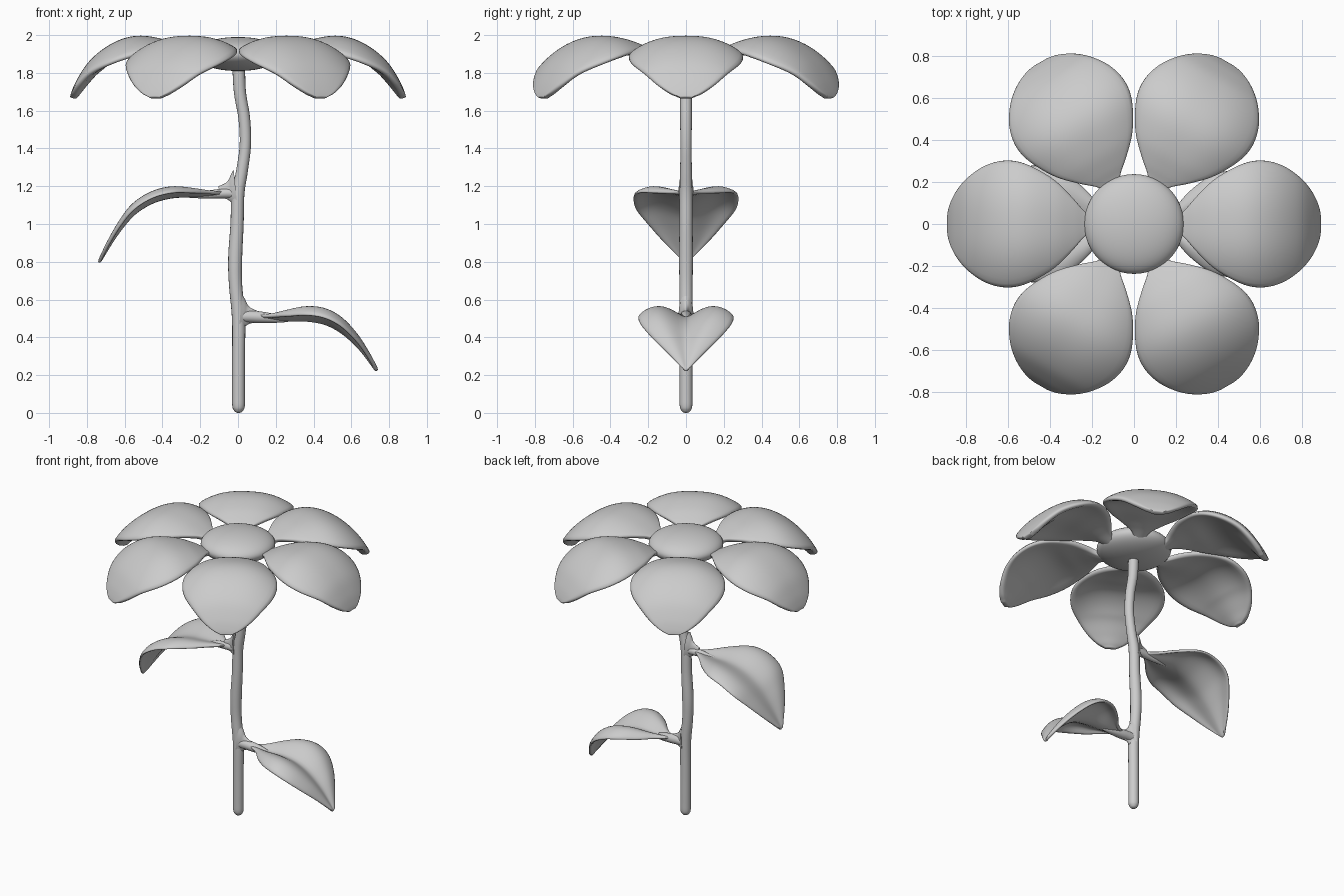
import bpy, math
from mathutils import Vector

if "Cube" in bpy.data.objects:
    bpy.data.objects.remove(bpy.data.objects["Cube"])


def smooth_path(pts, n=5):
    """Catmull-Rom resampling of a list of equal-length tuples."""
    P = [Vector(p) for p in pts]
    P = [2 * P[0] - P[1]] + P + [2 * P[-1] - P[-2]]
    out = []
    for a, b, c, d in zip(P, P[1:], P[2:], P[3:]):
        for k in range(n):
            t = k / n
            out.append(0.5 * (2 * b + (c - a) * t + (2 * a - 5 * b + 4 * c - d) * t * t
                              + (3 * b - a - 3 * c + d) * t ** 3))
    return out + [P[-2]]


def tube(name, pts, y_scale=1.0):
    """Round tube along (x, z, radius) points."""
    cu = bpy.data.curves.new(name, 'CURVE')
    cu.dimensions = '3D'
    cu.bevel_depth = 1.0
    cu.bevel_resolution = 6
    cu.use_fill_caps = True
    path = smooth_path(pts)
    sp = cu.splines.new('POLY')
    sp.points.add(len(path) - 1)
    for p, (x, z, r) in zip(sp.points, path):
        p.co = (x, 0, z, 1)
        p.radius = max(r, 0.004)
    sp.use_smooth = True
    ob = bpy.data.objects.new(name, cu)
    ob.scale.y = y_scale
    bpy.context.collection.objects.link(ob)
    return ob


def blade(name, pts, section, thickness, thin_edge=1.0, cols=12):
    """Sheet along (x, z, half width) points; section(t, w) gives the height offset."""
    rows = smooth_path(pts, 4)
    verts, faces, weights = [], [], []
    for x, z, w in rows:
        w = max(w, 0.008)
        for j in range(cols + 1):
            t = 2 * j / cols - 1
            verts.append((x, w * t, z + section(t, w)))
            weights.append(thin_edge + (1 - thin_edge) * (1 - t * t) * min(1, w / .25))
    for i in range(len(rows) - 1):
        for j in range(cols):
            a = i * (cols + 1) + j
            f = (a, a + cols + 1, a + cols + 2, a + 1)
            faces.append(f if pts[-1][0] > 0 else f[::-1])
    me = bpy.data.meshes.new(name)
    me.from_pydata(verts, [], faces)
    me.polygons.foreach_set("use_smooth", [True] * len(faces))
    ob = bpy.data.objects.new(name, me)
    bpy.context.collection.objects.link(ob)
    group = ob.vertex_groups.new(name="thickness")
    for i, wt in enumerate(weights):
        group.add([i], wt, 'REPLACE')
    so = ob.modifiers.new("thickness", 'SOLIDIFY')
    so.thickness = thickness
    so.offset = -1
    so.vertex_group = group.name
    sub = ob.modifiers.new("smooth", 'SUBSURF')
    sub.levels = sub.render_levels = 1
    return ob


# Wavy stem with rounded foot
tube("stem", [(.003, 0, .004), (.003, .003, .014), (.003, .012, .024), (.003, .035, .033),
              (.003, .1, .034), (.003, .3, .034), (.003, .5, .035),
              (-.013, .68, .035), (-.015, .82, .037), (-.005, 1.0, .035), (0, 1.16, .034),
              (.021, 1.28, .031), (.039, 1.42, .03), (.033, 1.56, .031), (.01, 1.7, .032),
              (.003, 1.86, .034)])

# Leaf stalks, each with a flat flare blending it into the stem
tube("lower_leaf_stalk", [(.0, .51, .032), (.06, .51, .032), (.11, .507, .031),
                          (.17, .502, .026), (.23, .494, .016), (.27, .488, .005)])
tube("upper_leaf_stalk", [(.0, 1.163, .028), (-.06, 1.163, .027), (-.11, 1.16, .024),
                          (-.17, 1.155, .02), (-.23, 1.15, .013), (-.27, 1.145, .005)])
for name, x0, z, side in (("lower_stalk_flare", 0, .52, 1), ("upper_stalk_flare", 0, 1.18, -1)):
    tube(name, [(x0 + side * d, z - d * .1, r) for d, r in
                ((.012, .11), (.03, .083), (.045, .058), (.065, .042), (.1, .03))], .36)

# Leaves: two domed lobes with a crease along the midrib
blade("lower_leaf", [(.1, .515, .02), (.18, .508, .07), (.26, .503, .16), (.36, .502, .235),
                     (.46, .485, .26), (.55, .442, .24), (.63, .375, .175), (.69, .305, .095),
                     (.745, .226, .01)],
      lambda t, w: .28 * w * math.sin(abs(t) ** 1.15 * 2.8), .028, .7)
blade("upper_leaf", [(-.08, 1.17, .02), (-.15, 1.165, .08), (-.24, 1.162, .18), (-.35, 1.157, .265),
                     (-.46, 1.127, .283), (-.56, 1.065, .268), (-.63, .985, .2),
                     (-.69, .895, .115), (-.745, .798, .01)],
      lambda t, w: .17 * w * math.sin(abs(t) ** 1.4 * 2.8), .025, .7)

# Six domed, padded petals around the centre
for k in range(6):
    petal = blade(f"petal_{k + 1}",
                  [(.17, 1.885, .03), (.23, 1.91, .06), (.29, 1.94, .13), (.38, 1.975, .22),
                   (.5, 1.997, .29), (.6, 1.985, .312), (.7, 1.937, .292), (.79, 1.86, .232),
                   (.85, 1.77, .16), (.88, 1.705, .09), (.89, 1.67, .03)],
                  lambda t, w: -1.0 * w * w * abs(t) ** 2.5, .085, .33)
    petal.rotation_euler.z = k * math.pi / 3

# Flattened flower centre
bpy.ops.mesh.primitive_uv_sphere_add(segments=48, ring_count=24, radius=1, location=(0, 0, 1.9))
centre = bpy.context.object
centre.name = "flower_centre"
centre.scale = (.237, .237, .09)
bpy.ops.object.shade_smooth()
